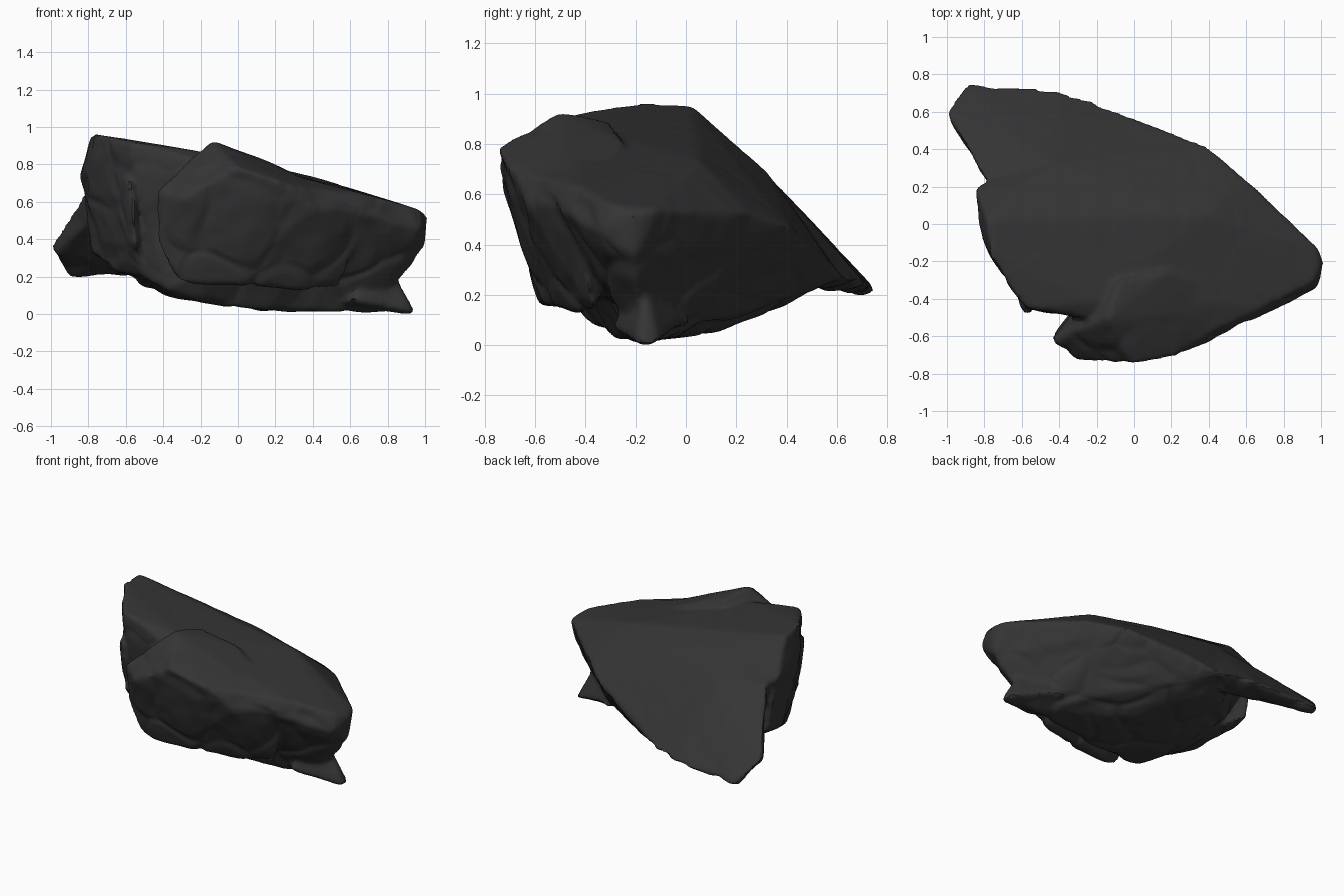
import bpy, bmesh
from mathutils import Vector, noise

cube = bpy.data.objects.get("Cube")
if cube:
    bpy.data.objects.remove(cube)

# Dark stone colour
stone = bpy.data.materials.new("dark_stone")
stone.use_nodes = True
colour = (0.035, 0.035, 0.035, 1)
stone.diffuse_color = colour
stone.node_tree.nodes["Principled BSDF"].inputs["Base Color"].default_value = colour

# Corner points of each chunk of the boulder
main_mass = [
    (-.77, -.18, .965), (-.79, .02, .955), (-.84, .2, .73), (-.82, -.08, .75), (-.58, -.46, .92),
    (-.2, -.42, .87), (.4, -.6, .67), (.7, -.44, .635), (.7, -.49, .53), (.97, -.31, .56),
    (.98, -.35, .45), (1.01, -.2, .52), (.98, -.12, .54), (.68, -.05, .645), (.4, .05, .735),
    (0, .2, .725), (.6, .24, .53), (.4, .41, .47), (0, .56, .35), (-.17, .63, .26),
    (-.4, .32, .69), (-.65, .2, .785), (.99, -.21, .32), (.7, -.17, .01), (.2, -.2, .01),
    (0, -.3, .03), (-.38, -.42, .13), (-.38, -.1, .1), (-.53, -.1, .16), (-.52, -.35, .2),
    (.1, .13, .06), (-.2, .45, .19), (-.55, .25, .24),
]
left_side = [
    (-.77, -.15, .9), (-.84, .2, .72), (-.8, -.08, .7), (-.68, -.15, .23), (-.78, .03, .33),
    (-.77, .2, .36), (-.55, -.47, .4), (-.52, -.35, .2), (-.53, .1, .2), (-.4, 0, .7),
    (-.57, -.48, .7),
]
front_block = [
    (-.43, -.62, .66), (-.14, -.5, .93), (-.08, -.3, .89), (.18, -.25, .81), (0, -.75, .78),
    (-.3, -.73, .62), (-.45, -.6, .4), (-.32, -.58, .17), (0, -.57, .16), (.03, -.68, .5),
    (.22, -.71, .71), (.4, -.64, .57), (.4, -.59, .67), (.68, -.46, .58), (.55, -.36, .12),
    (-.2, -.3, .5),
]
back_flap = [
    (-1.01, .6, .36), (-.97, .52, .32), (-.885, .75, .225), (-.905, .7, .2), (-.4, .715, .24),
    (-.17, .64, .26), (-.88, .42, .51), (-.8, .25, .68), (-.4, .3, .7), (-.55, .4, .6),
    (-.86, .4, .42), (-.75, .2, .55), (-.3, .5, .22), (-.5, .63, .21),
]
end_spur = [
    (.95, -.16, 0), (.92, -.2, .01), (.92, -.11, .02), (.82, -.16, .25), (.6, -.3, .08),
    (.6, .02, .1), (.5, -.15, .01),
]

# Hull every chunk into one mesh
bm = bmesh.new()
for chunk in (main_mass, left_side, front_block, back_flap, end_spur):
    part = bmesh.new()
    for p in chunk:
        part.verts.new(p)
    hull = bmesh.ops.convex_hull(part, input=part.verts)
    loose = {v for v in hull["geom_interior"] if isinstance(v, bmesh.types.BMVert)}
    bmesh.ops.delete(part, geom=list(loose), context="VERTS")
    bmesh.ops.recalc_face_normals(part, faces=part.faces)
    temp = bpy.data.meshes.new("chunk")
    part.to_mesh(temp)
    part.free()
    bm.from_mesh(temp)
    bpy.data.meshes.remove(temp)
mesh = bpy.data.meshes.new("boulder")
bm.to_mesh(mesh)
bm.free()
rock = bpy.data.objects.new("boulder", mesh)
bpy.context.collection.objects.link(rock)

# Fuse the chunks and soften the worn edges
remesh = rock.modifiers.new("fuse", "REMESH")
remesh.mode = "VOXEL"
remesh.voxel_size = 0.016
soften = rock.modifiers.new("soften", "SMOOTH")
soften.factor = 0.5
soften.iterations = 8
graph = bpy.context.evaluated_depsgraph_get()
fused = bpy.data.meshes.new_from_object(rock.evaluated_get(graph))
rock.modifiers.clear()
rock.data = fused
bpy.data.meshes.remove(mesh)
fused.name = "boulder"

# Chipped relief: strong on broken sides, faint on the smooth top and back
normals = [v.normal.copy() for v in fused.vertices]
for v, n in zip(fused.vertices, normals):
    smooth_side = max(0, n.dot(Vector((.15, .6, .78))))
    rough = 1 - 0.85 * min(1, smooth_side * 1.4)
    p = v.co.copy()
    warp = noise.noise_vector(p * 3) * 0.12
    dist = noise.voronoi((p + warp) * 3)[0]
    chips = min(dist[1] - dist[0], 0.25) - 0.17
    lumps = noise.noise(p * 3.5) * 0.012 + noise.noise(p * 9) * 0.006
    v.co += n * rough * (chips * 0.05 + lumps)

fused.materials.clear()
fused.materials.append(stone)
bpy.context.view_layer.objects.active = rock
rock.select_set(True)
bpy.ops.object.shade_smooth_by_angle(angle=0.7)
